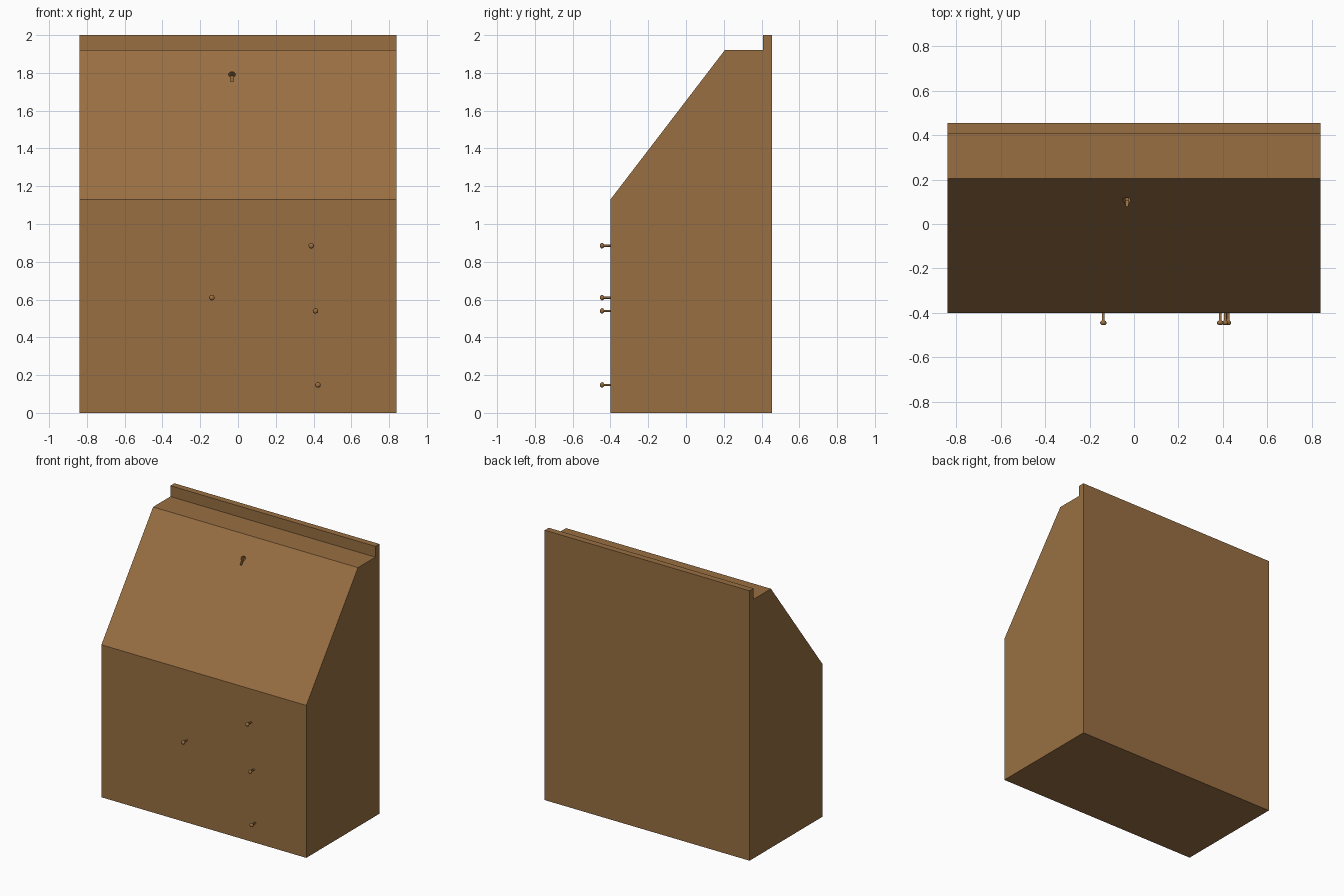
import bpy, bmesh, math
from mathutils import Matrix

if "Cube" in bpy.data.objects:
    bpy.data.objects.remove(bpy.data.objects["Cube"])

wood = bpy.data.materials.new("brown wood")
wood.diffuse_color = (0.318, 0.159, 0.055, 1)
wood.use_nodes = True
wood.node_tree.nodes["Principled BSDF"].inputs["Base Color"].default_value = wood.diffuse_color


def finish(bm, name):
    bmesh.ops.recalc_face_normals(bm, faces=bm.faces)
    me = bpy.data.meshes.new(name)
    bm.to_mesh(me)
    bm.free()
    ob = bpy.data.objects.new(name, me)
    bpy.context.collection.objects.link(ob)
    me.materials.append(wood)
    return ob


def prism(name, points, direction):
    """Extrude a closed outline of 3D points along a direction."""
    bm = bmesh.new()
    face = bm.faces.new([bm.verts.new(p) for p in points])
    ext = bmesh.ops.extrude_face_region(bm, geom=[face])
    verts = [g for g in ext["geom"] if isinstance(g, bmesh.types.BMVert)]
    bmesh.ops.translate(bm, verts=verts, vec=direction)
    return finish(bm, name)


def cut(target, cutter):
    cutter.hide_render = True
    cutter.hide_set(True)
    mod = target.modifiers.new(cutter.name, 'BOOLEAN')
    mod.operation = 'DIFFERENCE'
    mod.solver = 'EXACT'
    mod.object = cutter


# Cabinet body: side profile swept across the width
W = 0.84
profile = [(-0.40, 0), (0.455, 0), (0.455, 2.0), (0.408, 2.0),
           (0.408, 1.92), (0.205, 1.92), (-0.40, 1.13)]
body = prism("cabinet_body", [(-W, y, z) for y, z in profile], (2 * W, 0, 0))

# Hollow writing compartment behind the sloping lid
inner = [(-0.30, 1.16), (0.40, 1.16), (0.40, 1.87), (0.215, 1.87), (-0.30, 1.20)]
cut(body, prism("compartment_cutter", [(-W + 0.05, y, z) for y, z in inner],
                (2 * W - 0.1, 0, 0)))

# Keyhole: round top with a narrow slot, cut square through the lid
slope = math.atan2(0.79, 0.605)
a0 = math.radians(-65)
outline = [(0.018 * math.cos(a0 + i * math.radians(310) / 14),
            0.018 * math.sin(a0 + i * math.radians(310) / 14)) for i in range(15)]
outline += [(-0.007, -0.048), (0.007, -0.048)]
cy, cz = 0.107, 1.13 + (0.107 + 0.40) * 0.79 / 0.605
up = (math.cos(slope), math.sin(slope))
nrm = (-math.sin(slope), math.cos(slope))
points = [(-0.032 + u, cy + v * up[0] + 0.02 * nrm[0],
           cz + v * up[1] + 0.02 * nrm[1]) for u, v in outline]
cut(body, prism("keyhole_cutter", points, (0, -0.10 * nrm[0], -0.10 * nrm[1])))

# Drawer and door knobs: turned profile (radius, distance from the front)
knob = [(0.006, -0.01), (0.006, 0.036), (0.011, 0.039), (0.0145, 0.045),
        (0.0135, 0.051), (0.008, 0.056), (0, 0.057)]
for n, (x, z) in enumerate([(0.388, 0.885), (-0.138, 0.61), (0.41, 0.54), (0.423, 0.148)]):
    bm = bmesh.new()
    vs = [bm.verts.new((r, -d, 0)) for r, d in knob]
    edges = [bm.edges.new(p) for p in zip(vs, vs[1:])]
    bmesh.ops.spin(bm, geom=vs + edges, cent=(0, 0, 0), axis=(0, 1, 0),
                   angle=math.tau, steps=16)
    bmesh.ops.remove_doubles(bm, verts=bm.verts, dist=0.0005)
    bmesh.ops.transform(bm, matrix=Matrix.Translation((x, -0.398, z)), verts=bm.verts)
    ob = finish(bm, f"knob_{n + 1}")
    ob.data.shade_smooth()
